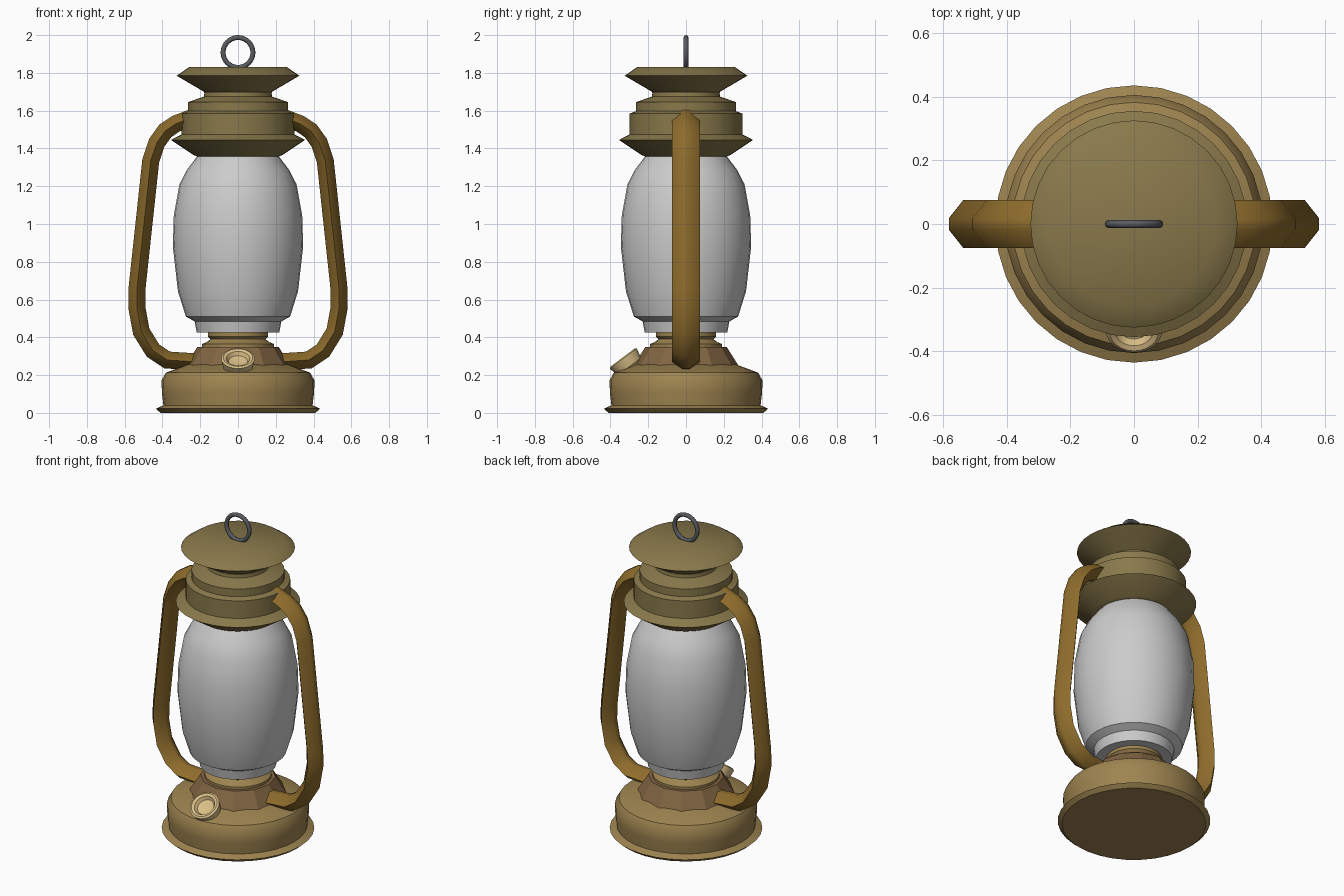
import bpy, bmesh, math
from mathutils import Vector

if "Cube" in bpy.data.objects:
    bpy.data.objects.remove(bpy.data.objects["Cube"])


def material(name, rgb):
    m = bpy.data.materials.new(name)
    m.diffuse_color = (*rgb, 1)
    m.use_nodes = True
    m.node_tree.nodes["Principled BSDF"].inputs["Base Color"].default_value = m.diffuse_color
    return m


BRASS = material("aged_brass", (0.34, 0.23, 0.08))
HOOD = material("dull_brass", (0.25, 0.19, 0.07))
TUBE = material("tube_bronze", (0.27, 0.15, 0.025))
BROWN = material("brown_metal", (0.22, 0.13, 0.055))
TAN = material("pale_brass", (0.70, 0.52, 0.24))
STEEL = material("dark_steel", (0.10, 0.105, 0.115))


def finish(name, bm, mat=None, angle=35):
    bmesh.ops.recalc_face_normals(bm, faces=bm.faces)
    me = bpy.data.meshes.new(name)
    bm.to_mesh(me)
    bm.free()
    ob = bpy.data.objects.new(name, me)
    bpy.context.collection.objects.link(ob)
    if mat:
        me.materials.append(mat)
    if angle:
        bpy.ops.object.select_all(action='DESELECT')
        ob.select_set(True)
        bpy.context.view_layer.objects.active = ob
        bpy.ops.object.shade_smooth_by_angle(angle=math.radians(angle))
    return ob


def lathe(name, profile, mat=None, sides=32, angle=35):
    """Revolve (radius, z) points around z and close both ends."""
    bm = bmesh.new()
    rings = [[bm.verts.new((r * math.cos(math.tau * i / sides),
                            r * math.sin(math.tau * i / sides), z))
              for i in range(sides)] for r, z in profile]
    for a, b in zip(rings, rings[1:]):
        for i in range(sides):
            j = (i + 1) % sides
            bm.faces.new((a[i], a[j], b[j], b[i]))
    bm.faces.new(rings[0])
    bm.faces.new(rings[-1])
    return finish(name, bm, mat, angle)


# Fuel tank base with a thin foot lip
lathe("tank_base", [(0.41, 0), (0.435, 0.022), (0.395, 0.04), (0.403, 0.11),
                    (0.405, 0.172), (0.382, 0.213), (0.25, 0.262)], BRASS)

# Faceted cone and burner collar
lathe("tank_cone", [(0.305, 0.20), (0.278, 0.25), (0.215, 0.35)], BROWN, 12, 0)
lathe("burner_collar", [(0.19, 0.345), (0.19, 0.365), (0.165, 0.375),
                        (0.145, 0.39), (0.16, 0.405), (0.16, 0.43)], BRASS)

# Glass globe
lathe("glass_globe", [(0.218, 0.425), (0.23, 0.485), (0.276, 0.51), (0.318, 0.644),
                      (0.345, 0.88), (0.34, 1.045), (0.31, 1.21), (0.272, 1.285),
                      (0.215, 1.36)])

# Chimney collar, neck and flared hood
lathe("chimney_collar", [(0.21, 1.355), (0.235, 1.365), (0.355, 1.445), (0.298, 1.475),
                         (0.298, 1.585), (0.265, 1.597), (0.265, 1.645),
                         (0.18, 1.675), (0.175, 1.72)], HOOD)
lathe("hood", [(0.175, 1.68), (0.18, 1.70), (0.325, 1.785), (0.26, 1.83)], HOOD, angle=40)

# Side tubes: flattened hexagonal section swept along a path, mirrored in x
path = [Vector(p) for p in (
    (0.24, 1.565), (0.33, 1.53), (0.385, 1.493), (0.43, 1.43), (0.462, 1.335),
    (0.535, 0.655), (0.536, 0.56), (0.512, 0.43), (0.45, 0.33), (0.375, 0.28), (0.22, 0.27))]
section = [(0.045, 0.018), (0, 0.075), (-0.045, 0.018),
           (-0.045, -0.018), (0, -0.075), (0.045, -0.018)]
bm = bmesh.new()
rings = []
for i, p in enumerate(path):
    d1 = (p - path[max(i - 1, 0)]).normalized() if i else (path[1] - p).normalized()
    d2 = (path[i + 1] - p).normalized() if i < len(path) - 1 else d1
    t = (d1 + d2).normalized()
    miter = 1 / t.dot(d1)
    n = Vector((-t.y, t.x)) * miter
    rings.append([bm.verts.new((p.x + n.x * a, b, p.y + n.y * a)) for a, b in section])
for a, b in zip(rings, rings[1:]):
    for i in range(6):
        j = (i + 1) % 6
        bm.faces.new((a[i], a[j], b[j], b[i]))
bm.faces.new(rings[0])
bm.faces.new(rings[-1])
tubes = finish("side_tubes", bm, TUBE, 40)
mirror = tubes.modifiers.new("mirror", 'MIRROR')
mirror.use_axis = (True, False, False)

# Tilted filler cap with dished face
cap = lathe("filler_cap", [(0.055, -0.13), (0.065, -0.07), (0.078, -0.06), (0.089, -0.006),
                           (0.078, 0.0), (0.062, -0.006), (0.05, -0.025), (0.02, -0.03)],
            TAN, 24)
cap.location = (0, -0.336, 0.293)
cap.rotation_euler = (0.6435, 0, 0)

# Hanging ring
bpy.ops.mesh.primitive_torus_add(major_radius=0.079, minor_radius=0.013, major_segments=32,
                                 minor_segments=8, location=(0, 0, 1.908),
                                 rotation=(math.pi / 2, 0, 0))
ring = bpy.context.object
ring.name = "hanging_ring"
ring.data.materials.append(STEEL)
bpy.ops.object.shade_smooth_by_angle(angle=math.radians(50))
